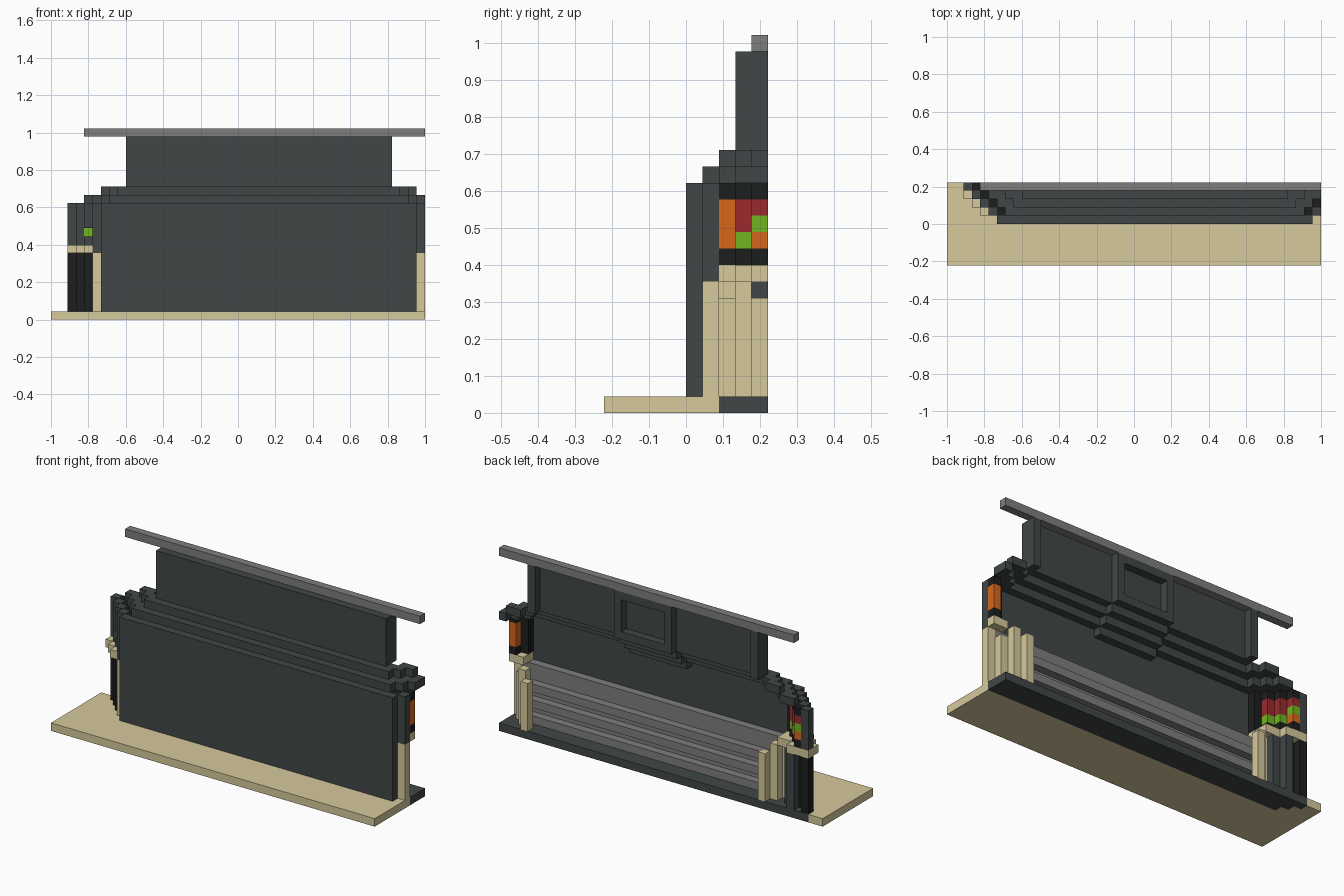
import bpy
import bmesh

if "Cube" in bpy.data.objects:
    bpy.data.objects.remove(bpy.data.objects["Cube"])

U = 2 / 45          # edge of one building block
END = 45            # the structure is cut off flat here
AXIS = 50           # twice the block index of the symmetry axis


def material(name, rgb):
    m = bpy.data.materials.new(name)
    m.use_nodes = True
    m.diffuse_color = (*rgb, 1)
    m.node_tree.nodes["Principled BSDF"].inputs["Base Color"].default_value = (*rgb, 1)
    return m


SLATE = material("slate", (0.052, 0.062, 0.062))
SAND = material("sand", (0.67, 0.585, 0.33))
STEEL = material("steel_grey", (0.21, 0.21, 0.21))
BLACK = material("black", (0.012, 0.0125, 0.0125))
ORANGE = material("orange", (0.68, 0.135, 0.012))
RED = material("red", (0.33, 0.023, 0.027))
GREEN = material("green", (0.165, 0.46, 0.013))


def build(name, mat, boxes, mirror=False):
    """Boxes are (x range, y range, z range) in block units."""
    boxes = list(boxes)
    if mirror:
        boxes += [((AXIS - x[1], AXIS - x[0]), y, z) for x, y, z in boxes]
    bm = bmesh.new()
    for x, y, z in boxes:
        x = (x[0], min(x[1], END))
        if x[0] >= x[1]:
            continue
        verts = bmesh.ops.create_cube(bm, size=1)["verts"]
        for v in verts:
            v.co = ((x[v.co.x > 0] - END / 2) * U, (y[v.co.y > 0] - 5) * U, z[v.co.z > 0] * U)
    mesh = bpy.data.meshes.new(name)
    bm.to_mesh(mesh)
    bm.free()
    mesh.materials.append(mat)
    obj = bpy.data.objects.new(name, mesh)
    bpy.context.collection.objects.link(obj)
    return obj


def column(i, j, z0, z1):
    return ((i, i + 1), (j, j + 1), (z0, z1))


# Ground slab and the dark plinth let into its rear edge
build("ground_slab", SAND, [((0, END), (0, 7), (0, 1))]
      + [((0, 11 - j), (j, j + 1), (0, 1)) for j in range(7, 10)])
build("plinth", SLATE, [((11 - j, END), (j, j + 1), (0, 1)) for j in range(7, 10)])

# Main wall
build("front_wall", SLATE, [((6, 44), (5, 6), (1, 14))])

# Slatted grey panelling
build("panelling", STEEL, [((6, 44), (6, 7), (1, 8))])
build("panel_slats", STEEL, [((7, 43), (7, 8), (k, k + 1)) for k in (1, 3, 5)])

# Stepped corners: black lower columns, sand cap, slate upper columns
build("corner_lower", BLACK, [column(11 - j, j, 1, 8) for j in range(7, 10)])
build("inner_posts", SLATE, [column(13 - j, j, 1, 8) for j in (8, 9)])
build("right_corner_cap", SAND, [((4, 5), (6, 7), (8, 9)), ((6, 7), (6, 7), (8, 9)),
                                 ((3, 7), (7, 8), (8, 9)), ((2, 7), (8, 9), (8, 9)),
                                 ((2, 5), (9, 10), (8, 9))])
build("left_corner_cap", SAND, [column(43, 6, 8, 9), ((43, END), (7, 8), (8, 9))])
upper = [column(11 - j, j, 9, 14) for j in (8, 9)]
upper += [column(4, 7, 9, 10), column(4, 7, 11, 14), column(5, 6, 8, 14)]
build("corner_upper", SLATE, upper, True)

# Sand pilasters fanning inward
build("pilasters", SAND, [column(j - 1, j, 1, 7 if j == 9 else 8) for j in (6, 8, 9)], True)
build("inner_pilasters", SAND, [column(6, 7, 1, 8), column(43, 7, 1, 7)])

# Coloured glass in diagonal strips between black bands
build("glass_bands", BLACK, [column(12 - j, j, k, k + 1) for j in range(7, 10) for k in (9, 13)]
      + [column(6, 6, 9, 14)], True)
build("glass_red", RED, [column(12 - j, j, 11, 13) for j in (7, 8)] + [column(3, 9, 12, 13)])
build("glass_green", GREEN, [column(12 - j, j, 10, 11) for j in (7, 8)] + [column(3, 9, 11, 12)])
build("glass_orange", ORANGE, [column(3, 9, 10, 11), column(44, 7, 10, 13)])

# Two corbelled ledges stepping back, with diagonal ends
build("lower_ledge", SLATE, [((7, 43), (6, 7), (14, 15))])
build("lower_ledge_ends", SLATE, [((13 - j, 15 - j), (j, j + 1), (14, 15)) for j in (7, 8, 9)], True)
build("upper_ledge", SLATE, [((8, 42), (7, 8), (15, 16))])
build("upper_ledge_ends", SLATE, [((15 - j, 17 - j), (j, j + 1), (15, 16)) for j in (8, 9)], True)

# Stepped bracket below the upper panel
build("bracket", SLATE, [((21, 29), (j, j + 1), (j + 7, j + 8)) for j in range(6, 9)])

# Upper panel with posts and a framed central recess
build("upper_panel", SLATE, [((9, 41), (8, 9), (16, 22))])
build("panel_posts", SLATE, [column(i, 9, 16, 22) for i in (9, 21)], True)
build("recess_rails", SLATE, [((22, 28), (9, 10), (k, k + 1)) for k in (16, 21)])

# Top rail
build("top_rail", STEEL, [((4, END), (9, 10), (22, 23))])
